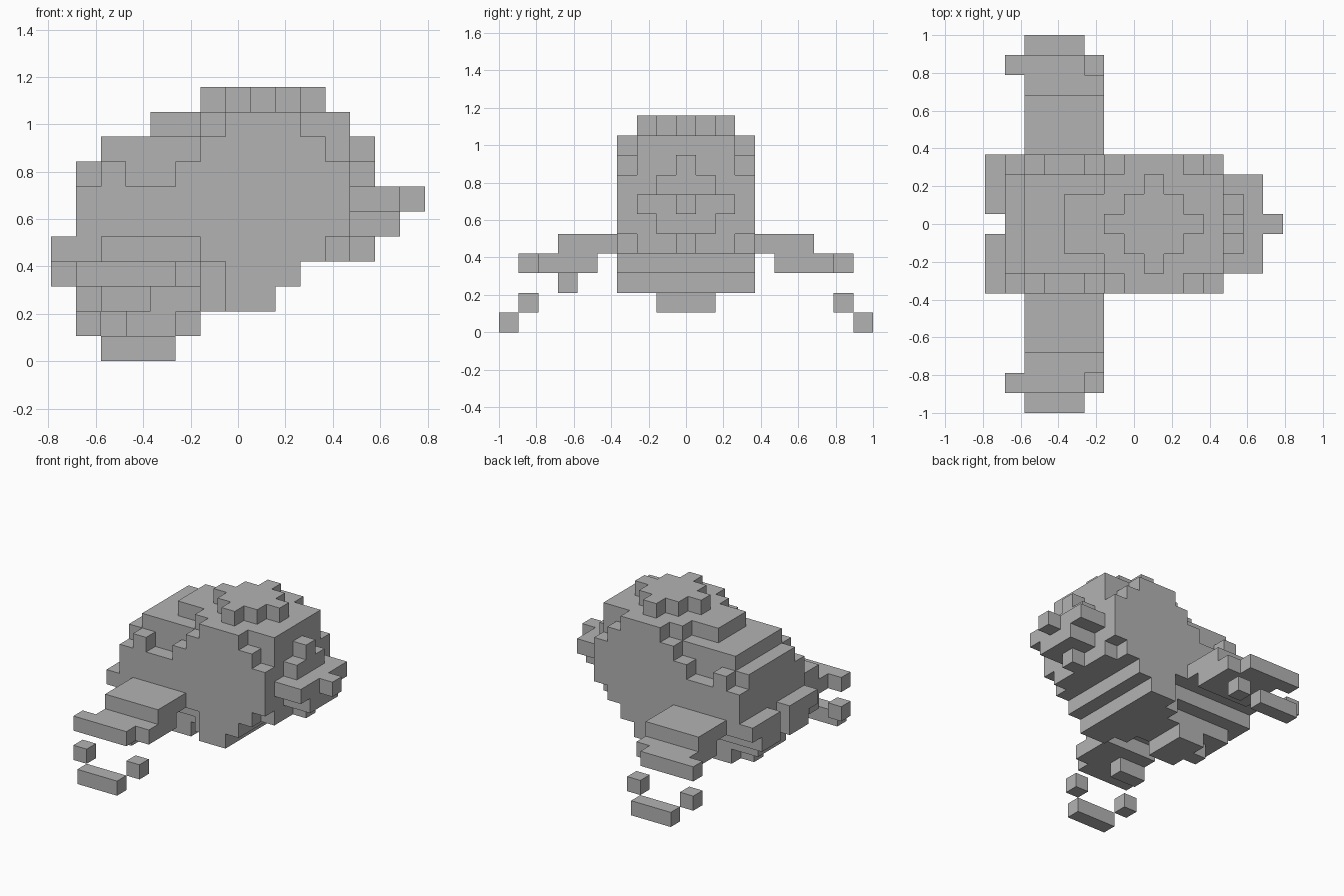
import bpy, bmesh
from mathutils import Vector

cube = bpy.data.objects.get("Cube")
if cube:
    bpy.data.objects.remove(cube, do_unlink=True)

SIZE = 2 / 19          # edge of one block
WIDE, DEEP = 15, 19    # blocks along x and y

grey = bpy.data.materials.new("plain grey")
grey.use_nodes = True
grey.diffuse_color = (0.45, 0.45, 0.45, 1)
grey.node_tree.nodes["Principled BSDF"].inputs["Base Color"].default_value = (0.45, 0.45, 0.45, 1)

parts = {}


def box(part, x, y, z):
    """Fill a block of cells; each range is (start, end)."""
    parts.setdefault(part, set()).update(
        (i, j, k) for i in range(*x) for j in range(*y) for k in range(*z))


def pair(part, x, y, z):
    """Fill a block on the -y side and its mirror on the +y side."""
    box("right_" + part, x, y, z)
    box("left_" + part, x, (DEEP - y[1], DEEP - y[0]), z)


def diamond(part, cx, z):
    """Stepped diamond lying flat on the crown."""
    for r in range(3):
        box(part, (cx - 2 + r, cx + 3 - r), (9 - r, 10 + r), z)


# Body core, stepping up towards the crown
box("body", (1, 2), (7, 12), (3, 8))
box("body", (2, 6), (7, 12), (3, 9))
box("body", (4, 6), (8, 11), (9, 10))
box("body", (6, 12), (7, 12), (4, 10))

# Rounded flanks, one column at a time
for i, top in enumerate((7, 8, 7, 7, 8, 9, 10, 10, 10, 9, 8), start=1):
    for j in (6, 12):
        box("body", (i, i + 1), (j, j + 1), (5 if i == 11 else 4, top))

# Belly steps
box("belly", (7, 10), (6, 13), (3, 4))
box("belly", (7, 9), (6, 13), (2, 3))
box("belly", (6, 7), (7, 12), (2, 4))
box("belly", (1, 6), (8, 11), (2, 3))
box("belly", (3, 5), (8, 11), (1, 2))
box("belly", (2, 3), (9, 10), (1, 2))

# Crown
diamond("crown", 8, (10, 11))

# Face plate and snout
box("snout", (12, 13), (9, 10), (4, 9))
box("snout", (12, 13), (8, 11), (7, 8))
box("snout", (12, 14), (8, 11), (5, 7))
box("snout", (12, 14), (7, 12), (6, 7))
box("snout", (14, 15), (9, 10), (6, 7))

# Tail lobes
pair("tail_lobe", (0, 1), (6, 9), (4, 5))
pair("tail_lobe", (0, 1), (7, 9), (3, 4))

# Arms, hands and loose fingers
pair("arm", (2, 6), (3, 6), (4, 5))
pair("hand", (2, 6), (2, 5), (3, 4))
pair("hand", (1, 5), (1, 2), (3, 4))
pair("finger", (1, 2), (1, 2), (1, 2))
pair("finger", (5, 6), (1, 2), (1, 2))
pair("finger", (2, 5), (0, 1), (0, 1))
box("right_palm", (2, 4), (3, 4), (2, 3))

solid = set().union(*parts.values())


def build(name, cells):
    """Make one mesh from the outward faces of the cells."""
    bm = bmesh.new()
    origin = Vector((WIDE / 2, DEEP / 2, 0))
    for cell in sorted(cells):
        for axis in range(3):
            for side in (0, 1):
                near = list(cell)
                near[axis] += 2 * side - 1
                if tuple(near) in solid:
                    continue
                u, v = (axis + 1) % 3, (axis + 2) % 3
                corners = []
                for a, b in ((0, 0), (1, 0), (1, 1), (0, 1)):
                    p = Vector(cell)
                    p[axis] += side
                    p[u] += a
                    p[v] += b
                    corners.append(bm.verts.new((p - origin) * SIZE))
                bm.faces.new(corners if side else corners[::-1])
    bmesh.ops.remove_doubles(bm, verts=bm.verts, dist=SIZE / 100)
    bmesh.ops.dissolve_limit(bm, angle_limit=0.01, verts=bm.verts, edges=bm.edges)
    mesh = bpy.data.meshes.new(name)
    bm.to_mesh(mesh)
    bm.free()
    mesh.materials.append(grey)
    bpy.context.collection.objects.link(bpy.data.objects.new(name, mesh))


for name, cells in parts.items():
    build(name, cells)
